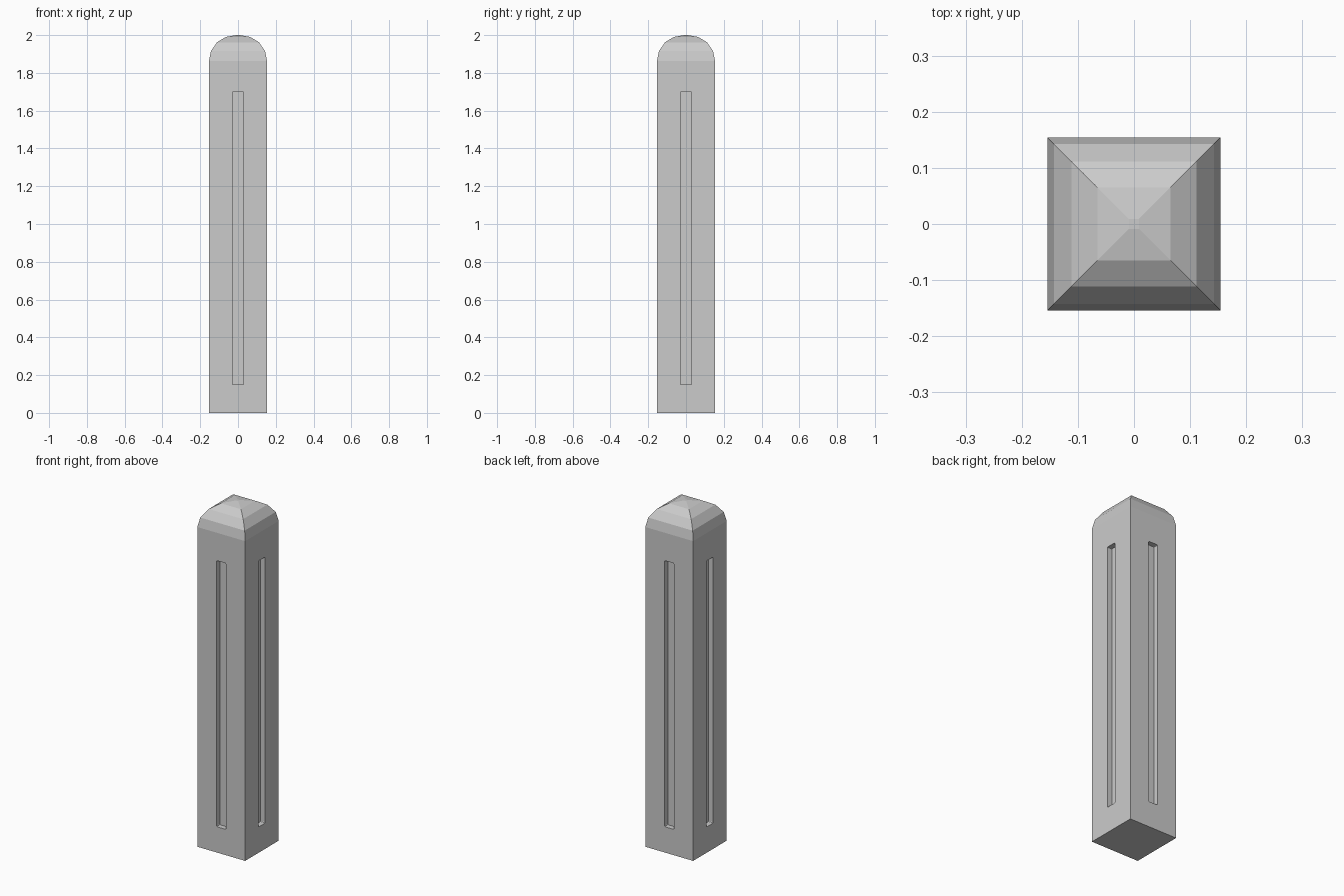
import bpy, bmesh
from mathutils import Matrix
from math import pi

if "Cube" in bpy.data.objects:
    bpy.data.objects.remove(bpy.data.objects["Cube"])

HALF = 0.154          # half width of the post
DEPTH = 0.03          # slot depth
# (half width, height) of each square ring, bottom to top
PROFILE = [(HALF, 0), (HALF, 1.862), (0.143, 1.916), (0.111, 1.962),
           (0.065, 1.99), (0.009, 2.0)]


def make_object(name, bm):
    bmesh.ops.recalc_face_normals(bm, faces=bm.faces)
    mesh = bpy.data.meshes.new(name)
    bm.to_mesh(mesh)
    bm.free()
    obj = bpy.data.objects.new(name, mesh)
    bpy.context.collection.objects.link(obj)
    return obj


# Square post with a domed, faceted cap
bm = bmesh.new()
rings = [[bm.verts.new((sx * h, sy * h, z))
          for sx, sy in ((-1, -1), (1, -1), (1, 1), (-1, 1))]
         for h, z in PROFILE]
for low, high in zip(rings, rings[1:]):
    for i in range(4):
        j = (i + 1) % 4
        bm.faces.new((low[i], low[j], high[j], high[i]))
bm.faces.new(rings[0][::-1])
bm.faces.new(rings[-1])
post = make_object("post", bm)

# Slot cutter: one box with softened corners per side
bm = bmesh.new()
for k in range(4):
    box = bmesh.ops.create_cube(bm, size=1)["verts"]
    bmesh.ops.scale(bm, vec=(0.06, 2 * DEPTH, 1.55), verts=box)
    bmesh.ops.translate(bm, vec=(0, -HALF, 0.925), verts=box)
    bmesh.ops.rotate(bm, matrix=Matrix.Rotation(k * pi / 2, 3, 'Z'), verts=box)
depth_edges = []
for e in bm.edges:
    d = e.verts[0].co - e.verts[1].co
    if abs(d.length - 2 * DEPTH) < 1e-4:
        # keep only edges that run into the post
        mid = (e.verts[0].co + e.verts[1].co) / 2
        mid.z = 0
        if abs(d.normalized().dot(mid.normalized())) > 0.7:
            depth_edges.append(e)
bmesh.ops.bevel(bm, geom=depth_edges, offset=0.006, segments=2,
                profile=0.5, affect='EDGES')
cutter = make_object("slot_cutter", bm)
cutter.hide_render = True

# Cut the four slots and discard the helper
mod = post.modifiers.new("slots", 'BOOLEAN')
mod.object = cutter
mod.operation = 'DIFFERENCE'
mod.solver = 'EXACT'
bpy.context.view_layer.objects.active = post
post.select_set(True)
bpy.ops.object.modifier_apply(modifier=mod.name)
bpy.data.objects.remove(cutter)
